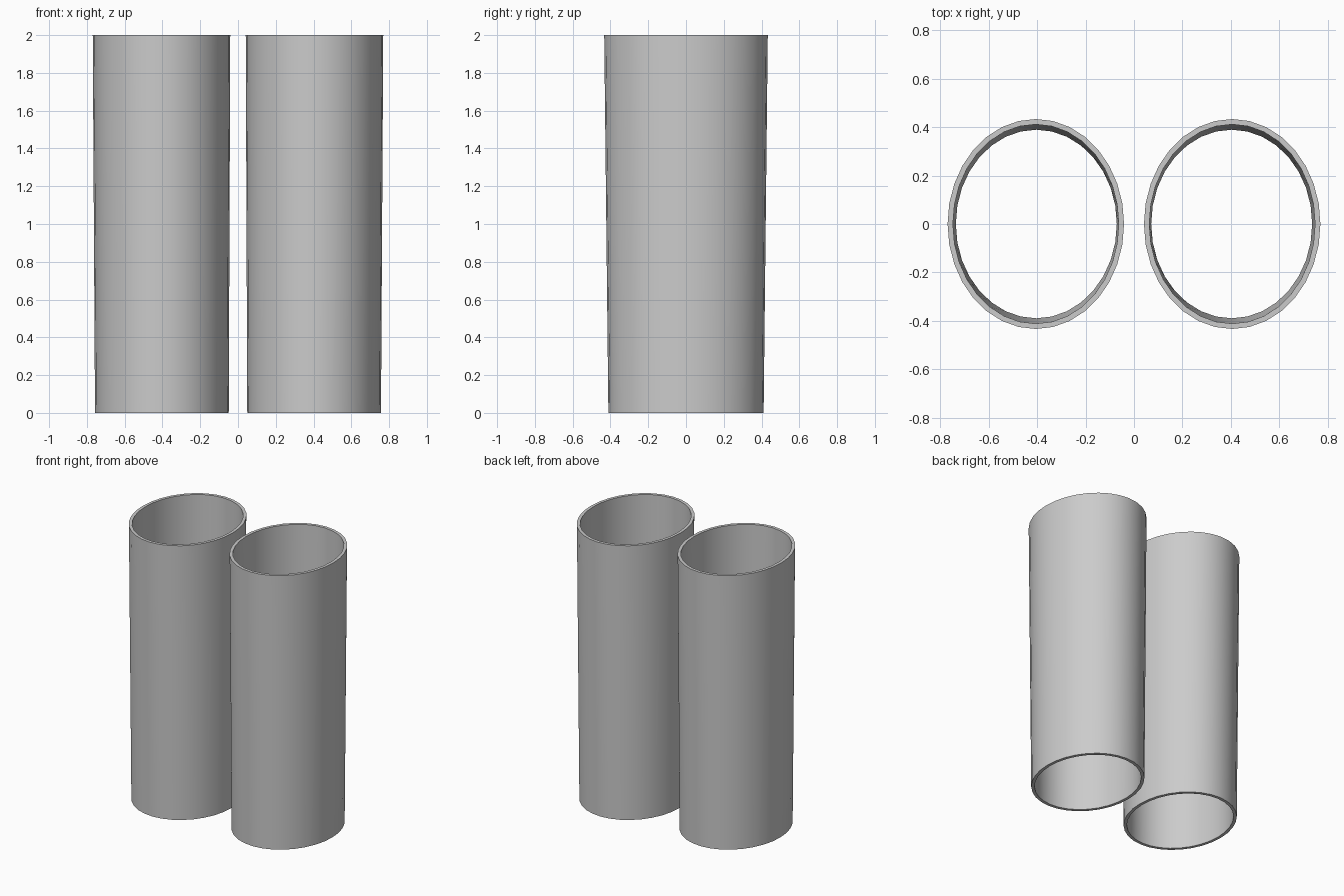
import bpy, bmesh, math

if "Cube" in bpy.data.objects:
    bpy.data.objects.remove(bpy.data.objects["Cube"])

SIDES = 32
WALL = 0.022

grey = bpy.data.materials.new("plain_grey")
grey.diffuse_color = (0.6, 0.6, 0.6, 1)
grey.use_nodes = True
grey.node_tree.nodes["Principled BSDF"].inputs["Base Color"].default_value = grey.diffuse_color


def ring(bm, cx, rx, ry, z):
    angles = [2 * math.pi * i / SIDES for i in range(SIDES)]
    return [bm.verts.new((cx + rx * math.cos(a), ry * math.sin(a), z)) for a in angles]


def tube(name, side):
    """Open oval tube, slightly wider at the top, with a thin wall."""
    bm = bmesh.new()
    bottom = (side * 0.403, 0.354, 0.411, 0.0)
    top = (side * 0.405, 0.364, 0.433, 2.0)
    loops = []
    # Outer wall up, across the rim, inner wall down
    for (cx, rx, ry, z), inset in ((bottom, 0), (top, 0), (top, WALL), (bottom, WALL)):
        loops.append(ring(bm, cx, rx - inset, ry - inset, z))
    for k in range(4):
        a, b = loops[k], loops[(k + 1) % 4]
        for i in range(SIDES):
            j = (i + 1) % SIDES
            bm.faces.new((a[i], a[j], b[j], b[i]))
    bmesh.ops.recalc_face_normals(bm, faces=bm.faces)
    mesh = bpy.data.meshes.new(name)
    bm.to_mesh(mesh)
    bm.free()
    mesh.materials.append(grey)
    obj = bpy.data.objects.new(name, mesh)
    bpy.context.collection.objects.link(obj)
    # Smooth walls with crisp rims
    bpy.ops.object.select_all(action="DESELECT")
    obj.select_set(True)
    bpy.context.view_layer.objects.active = obj
    bpy.ops.object.shade_smooth_by_angle(angle=math.radians(30))


tube("left_tube", -1)
tube("right_tube", 1)
